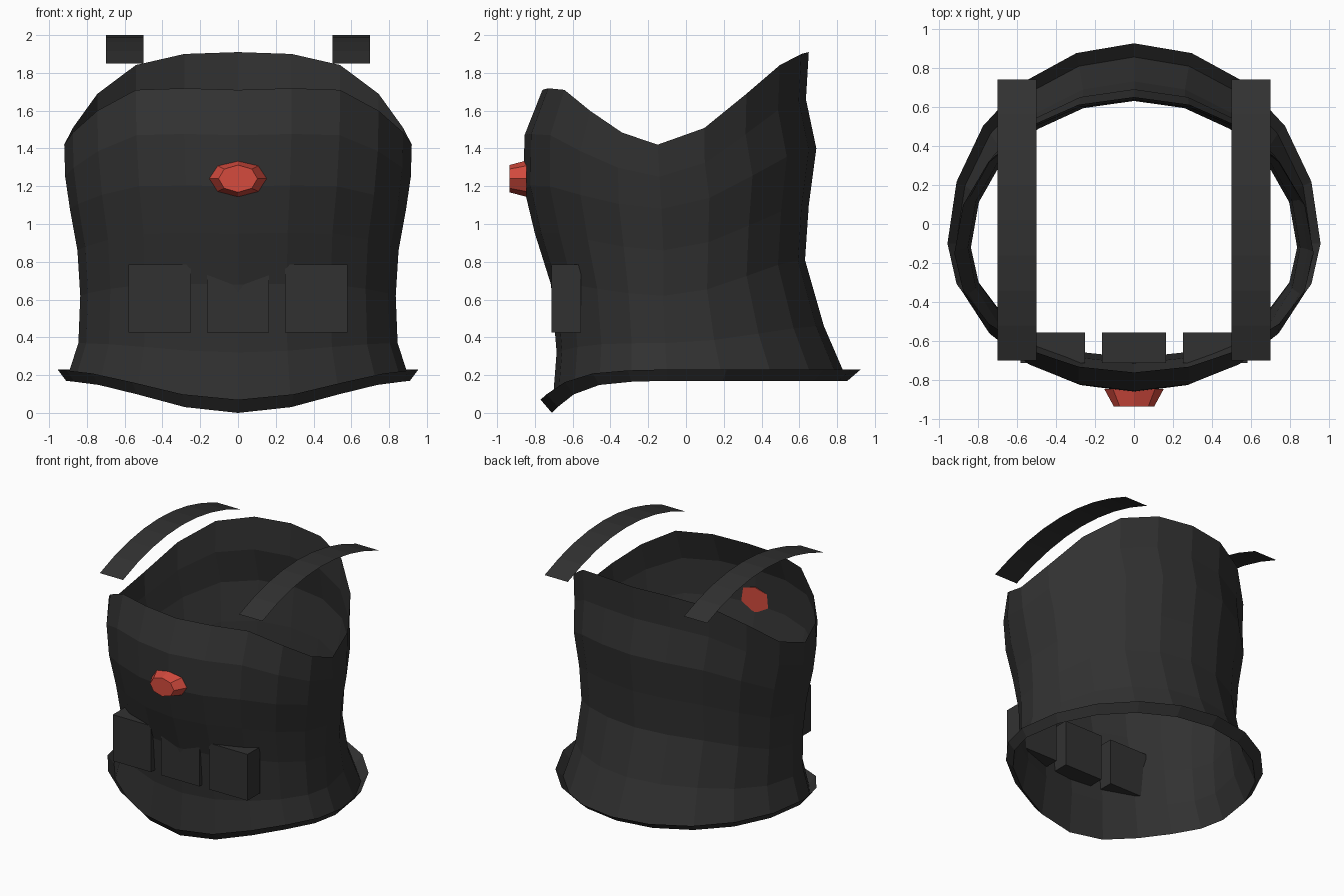
import bpy, bmesh, math

cube = bpy.data.objects.get("Cube")
if cube:
    bpy.data.objects.remove(cube, do_unlink=True)


def material(name, color):
    m = bpy.data.materials.new(name)
    m.use_nodes = True
    m.diffuse_color = (*color, 1)
    bsdf = next(n for n in m.node_tree.nodes if n.type == 'BSDF_PRINCIPLED')
    bsdf.inputs["Base Color"].default_value = (*color, 1)
    return m


charcoal = material("charcoal fabric", (0.031, 0.031, 0.031))
red = material("red gem", (0.66, 0.07, 0.048))


def finish(name, bm, mat):
    mesh = bpy.data.meshes.new(name)
    bm.normal_update()
    bm.to_mesh(mesh)
    bm.free()
    mesh.materials.append(mat)
    obj = bpy.data.objects.new(name, mesh)
    bpy.context.collection.objects.link(obj)
    return obj


def loft(bm, rings, closed=True):
    """Join successive rows of points with quads."""
    rows = [[bm.verts.new(p) for p in ring] for ring in rings]
    n = len(rows[0])
    for a, b in zip(rows, rows[1:]):
        for i in range(n if closed else n - 1):
            j = (i + 1) % n
            bm.faces.new((a[i], b[i], b[j], a[j]))
    return rows


# How strongly each rib, from centre to side, follows the front or back height
FRONT_NECK = (1, 1.03, 1, 0.62, 0.22, 0)
FRONT_HEM = (1, 0.82, 0.42, 0.13, 0.03, 0)
BACK = (1, 0.98, 0.86, 0.55, 0.18, 0)


def body_ring(half_width, y_side, y_front, y_back, z_front, z_side, z_back, shape):
    points = []
    for k in range(20):
        a = k * math.tau / 20
        c = math.cos(a)
        step = min(k, 20 - k)
        if step <= 5:
            y = y_side + (y_front - y_side) * c
            z = z_side + (z_front - z_side) * shape[step]
        else:
            y = y_side - (y_back - y_side) * c
            z = z_side + (z_back - z_side) * BACK[10 - step]
        points.append((half_width * math.sin(a), y, z))
    return points


# Vest shell: open sheet from neckline to hem, ending in an upturned lip
bm = bmesh.new()
loft(bm, [
    body_ring(0.92, -0.15, -0.76, 0.65, 1.71, 1.42, 1.91, FRONT_NECK),
    body_ring(0.915, -0.14, -0.855, 0.635, 1.47, 1.25, 1.66, FRONT_NECK),
    body_ring(0.89, -0.13, -0.86, 0.69, 1.2, 1.08, 1.4, FRONT_NECK),
    body_ring(0.85, -0.12, -0.8, 0.65, 0.95, 0.86, 1.1, FRONT_NECK),
    body_ring(0.835, -0.12, -0.715, 0.63, 0.68, 0.62, 0.81, FRONT_NECK),
    body_ring(0.845, -0.11, -0.685, 0.73, 0.32, 0.37, 0.46, FRONT_HEM),
    body_ring(0.91, -0.1, -0.71, 0.855, 0, 0.17, 0.17, FRONT_HEM),
    body_ring(0.955, -0.1, -0.77, 0.925, 0.07, 0.23, 0.23, FRONT_HEM),
])
finish("vest_shell", bm, charcoal)

# Shoulder straps: thin arched strips
for side, label in ((1, "left"), (-1, "right")):
    bm = bmesh.new()
    rows = []
    for i in range(9):
        u = i / 4 - 1
        z = 1.85 + 0.15 * (1 - u * u)
        xs = sorted((side * 0.5, side * 0.7))
        rows.append([(x, 0.02 + 0.72 * u, z) for x in reversed(xs)])
    loft(bm, rows, closed=False)
    finish(label + "_shoulder_strap", bm, charcoal)

# Belt pouches
for x, label in ((0.415, "left"), (0, "centre"), (-0.415, "right")):
    bm = bmesh.new()
    bmesh.ops.create_cube(bm, size=1)
    bmesh.ops.scale(bm, vec=(0.33, 0.155, 0.36), verts=bm.verts)
    bmesh.ops.translate(bm, vec=(x, -0.634, 0.605), verts=bm.verts)
    finish(label + "_pouch", bm, charcoal)

# Chest gem: tapered octagon
bm = bmesh.new()
rings = []
for y, rx, rz in ((-0.845, 0.152, 0.096), (-0.935, 0.103, 0.072)):
    rings.append([(rx * math.cos(k * math.tau / 8), y,
                   1.24 + rz * math.sin(k * math.tau / 8)) for k in range(8)])
rows = loft(bm, rings)
for row in rows:
    bm.faces.new(row)
bmesh.ops.recalc_face_normals(bm, faces=bm.faces)
finish("chest_gem", bm, red)
